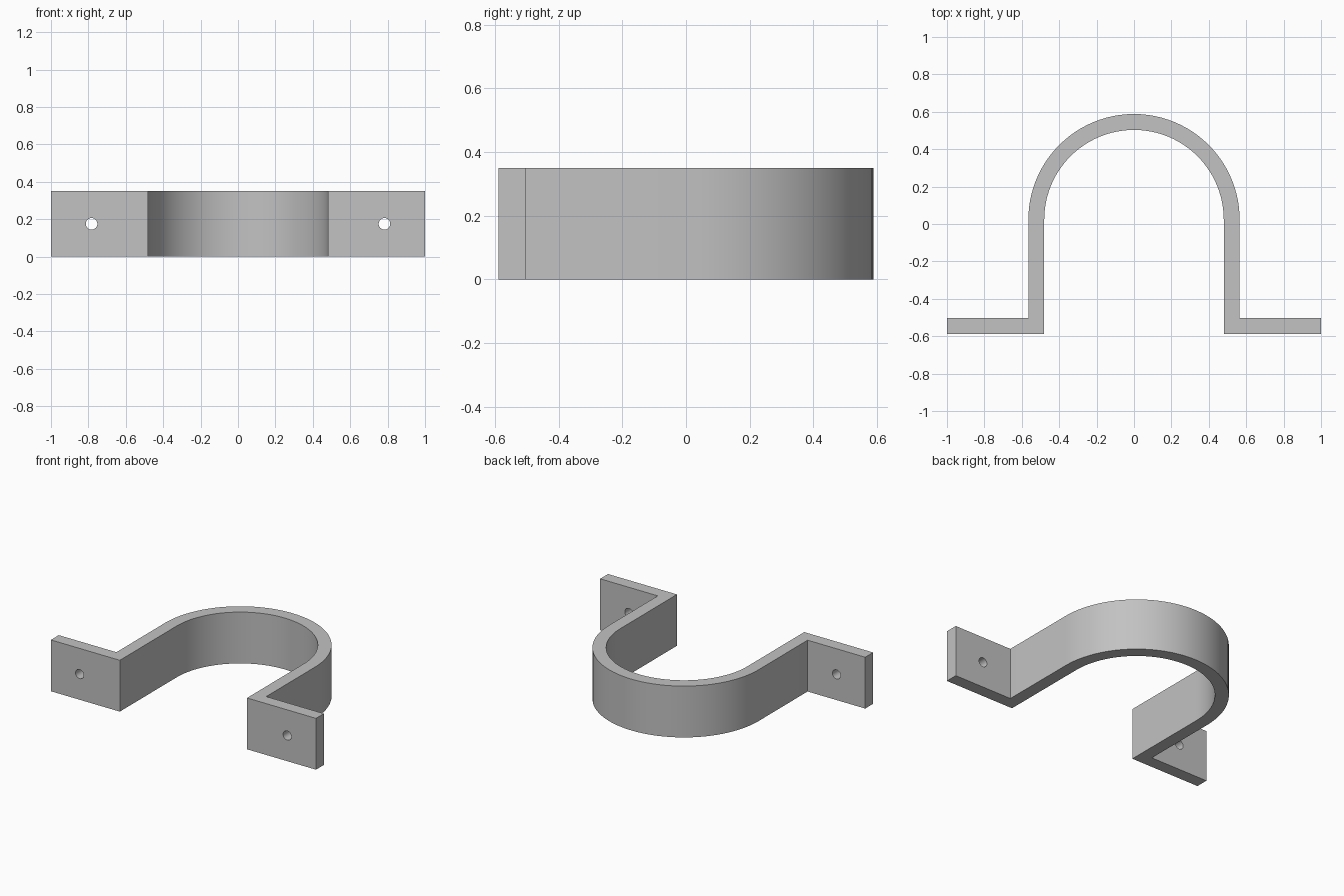
import bpy
import bmesh
from math import cos, sin, pi, radians

if "Cube" in bpy.data.objects:
    bpy.data.objects.remove(bpy.data.objects["Cube"], do_unlink=True)

HEIGHT = 0.35
R_OUT, R_IN = 0.565, 0.48
ARC_Y = 0.023
FRONT, BACK = -0.588, -0.503
HOLE_X, HOLE_R = 0.783, 0.031
SEGMENTS = 48

steel = bpy.data.materials.new("grey steel")
steel.use_nodes = True
grey = (0.54, 0.54, 0.54, 1)
steel.diffuse_color = grey
steel.node_tree.nodes["Principled BSDF"].inputs["Base Color"].default_value = grey


def outline(radius, flange_y):
    """One edge of the strap: flange, leg, half circle, leg, flange."""
    arc = [(radius * cos(pi * i / SEGMENTS), ARC_Y + radius * sin(pi * i / SEGMENTS))
           for i in range(SEGMENTS + 1)]
    return [(1, flange_y), (radius, flange_y)] + arc + [(-radius, flange_y), (-1, flange_y)]


def new_object(name, bm):
    bmesh.ops.recalc_face_normals(bm, faces=bm.faces)
    mesh = bpy.data.meshes.new(name)
    bm.to_mesh(mesh)
    bm.free()
    mesh.materials.append(steel)
    obj = bpy.data.objects.new(name, mesh)
    bpy.context.collection.objects.link(obj)
    return obj


# Strap: strip of quads between the two outlines, extruded upwards
bm = bmesh.new()
outer, inner = ([bm.verts.new((x, y, 0)) for x, y in outline(r, f)]
                for r, f in ((R_OUT, BACK), (R_IN, FRONT)))
for i in range(len(outer) - 1):
    bm.faces.new((outer[i], outer[i + 1], inner[i + 1], inner[i]))
top = bmesh.ops.extrude_face_region(bm, geom=bm.faces[:], use_keep_orig=True)["geom"]
bmesh.ops.translate(bm, vec=(0, 0, HEIGHT),
                    verts=[g for g in top if isinstance(g, bmesh.types.BMVert)])
strap = new_object("pipe_strap", bm)

# Screw holes through both flanges
for side, name in ((1, "left_hole_cutter"), (-1, "right_hole_cutter")):
    bm = bmesh.new()
    bmesh.ops.create_cone(bm, cap_ends=True, segments=32, radius1=HOLE_R,
                          radius2=HOLE_R, depth=0.3)
    cutter = new_object(name, bm)
    cutter.rotation_euler.x = radians(90)
    cutter.location = (side * HOLE_X, (FRONT + BACK) / 2, HEIGHT / 2)
    cutter.hide_render = True
    cut = strap.modifiers.new(name, 'BOOLEAN')
    cut.operation = 'DIFFERENCE'
    cut.solver = 'EXACT'
    cut.object = cutter
    bpy.context.view_layer.objects.active = strap
    bpy.ops.object.modifier_apply(modifier=cut.name)
    bpy.data.objects.remove(cutter, do_unlink=True)

# Smooth bend, sharp corners
bpy.ops.object.select_all(action='DESELECT')
strap.select_set(True)
bpy.context.view_layer.objects.active = strap
bpy.ops.object.shade_smooth_by_angle(angle=radians(30))
